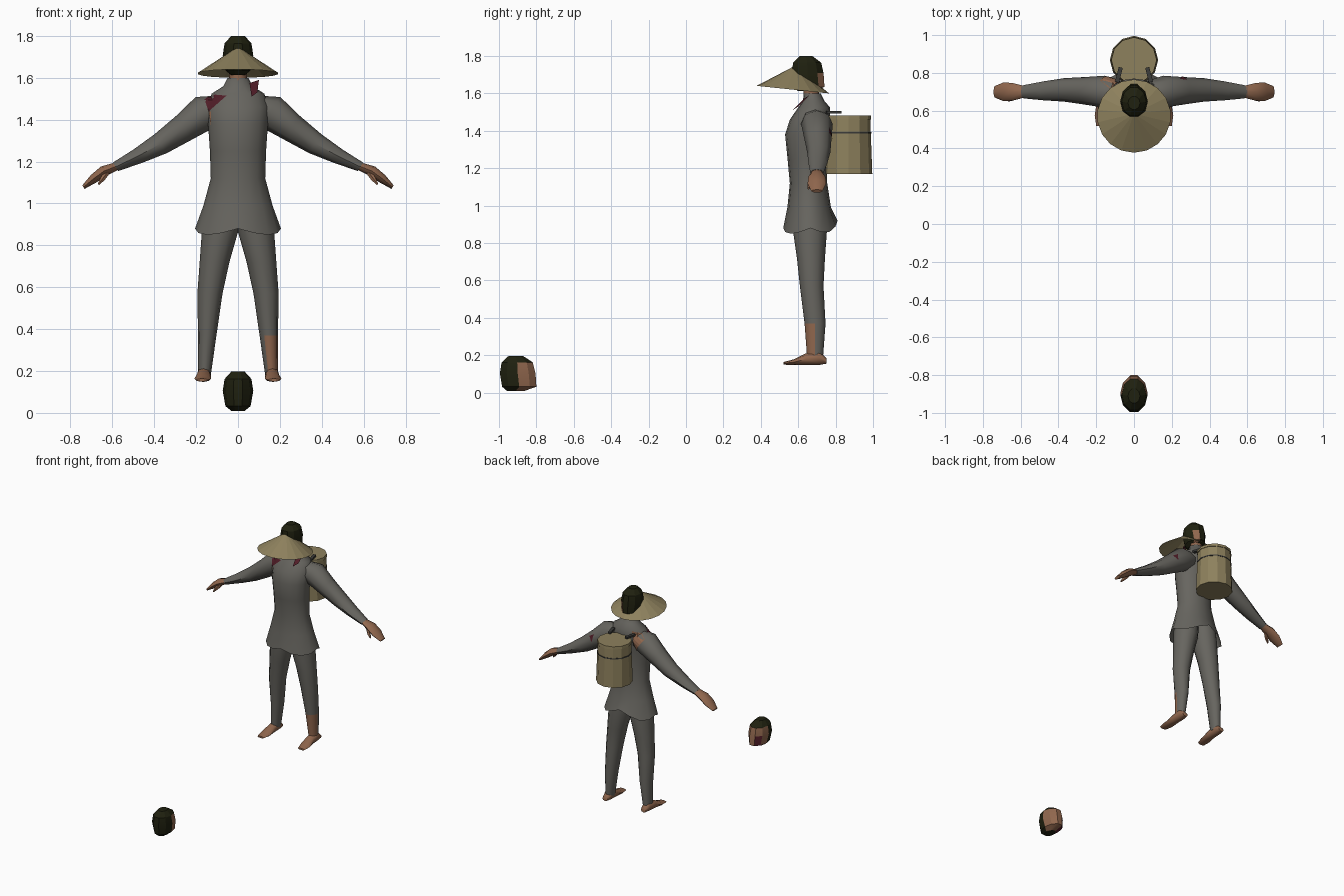
import bpy, bmesh, math
from mathutils import Vector, Matrix
from mathutils.bvhtree import BVHTree

cube = bpy.data.objects.get("Cube")
if cube:
    bpy.data.objects.remove(cube, do_unlink=True)


def material(name, rgb):
    m = bpy.data.materials.new(name)
    m.use_nodes = True
    m.diffuse_color = (*rgb, 1)
    m.node_tree.nodes["Principled BSDF"].inputs["Base Color"].default_value = (*rgb, 1)
    return m


CLOTH = material("grey cloth", (0.135, 0.13, 0.115))
STRAW = material("straw", (0.27, 0.22, 0.11))
HAIR = material("dark hair", (0.014, 0.015, 0.005))
SKIN = material("skin", (0.28, 0.135, 0.075))
BLOOD = material("dark red", (0.08, 0.012, 0.02))
STRAP = material("dark strap", (0.045, 0.045, 0.042))
surfaces = []


def finish(name, bm, mats, rule=None, smooth=None, keep=False):
    bmesh.ops.recalc_face_normals(bm, faces=bm.faces)
    if rule:
        for f in bm.faces:
            f.material_index = rule(f.calc_center_median())
    if keep:
        surfaces.append(BVHTree.FromBMesh(bm))
    me = bpy.data.meshes.new(name)
    bm.to_mesh(me)
    bm.free()
    for m in mats:
        me.materials.append(m)
    ob = bpy.data.objects.new(name, me)
    bpy.context.collection.objects.link(ob)
    if smooth:
        bpy.ops.object.select_all(action='DESELECT')
        ob.select_set(True)
        bpy.context.view_layer.objects.active = ob
        bpy.ops.object.shade_smooth_by_angle(angle=math.radians(smooth))
    return ob


def ellipse(center, u, v, n):
    """Ring of n points round center, with half axes u and v."""
    c, u, v = Vector(center), Vector(u), Vector(v)
    return [c + u * math.cos(2 * math.pi * i / n) + v * math.sin(2 * math.pi * i / n)
            for i in range(n)]


def loft(rings, cap_start=True, cap_end=True):
    bm = bmesh.new()
    rows = [[bm.verts.new(p) for p in r] for r in rings]
    n = len(rows[0])
    for a, b in zip(rows, rows[1:]):
        for i in range(n):
            j = (i + 1) % n
            bm.faces.new((a[i], a[j], b[j], b[i]))
    if cap_start:
        bm.faces.new(rows[0])
    if cap_end:
        bm.faces.new(rows[-1])
    return bm


# Tunic: height, half width, front y, back y
tunic = [(0.87, .205, .52, .81), (0.99, .165, .542, .775), (1.12, .13, .555, .755),
         (1.25, .134, .543, .752), (1.38, .143, .53, .755), (1.46, .15, .555, .77),
         (1.525, .125, .60, .77), (1.56, .07, .625, .74), (1.60, .05, .63, .72)]
rings = [ellipse((0, (a + b) / 2, z), (rx, 0, 0), (0, (b - a) / 2, 0), 16)
         for z, rx, a, b in tunic]
for i, p in enumerate(rings[0]):  # hem dips at the four corners, lifts at the back
    t = 2 * math.pi * i / 16
    p.z += 0.01 - 0.03 * abs(math.sin(2 * t)) + 0.04 * max(0, math.sin(t)) ** 4
finish("tunic", loft(rings, cap_start=False), [CLOTH], smooth=50, keep=True)

# Neck
finish("neck", loft([ellipse((0, .67, z), (.042, 0, 0), (0, .042, 0), 8)
                     for z in (1.56, 1.66)]), [SKIN], smooth=50)


def limb(s, rows, n=8):
    """Arm-like tube: x, y, z, half depth, half thickness."""
    return loft([ellipse((s * x, y, z), (0, ry, 0), (s * rt * .55, 0, rt * .83), n)
                 for x, y, z, ry, rt in rows])


for side, s in (("left", 1), ("right", -1)):
    # Sleeve, hand and thumb
    finish(side + "_arm", limb(s, [(.08, .69, 1.46, .07, .065), (.155, .70, 1.437, .085, .086),
                                   (.26, .705, 1.36, .073, .068), (.37, .71, 1.285, .062, .054),
                                   (.48, .705, 1.225, .05, .038), (.585, .70, 1.175, .035, .024)]),
           [CLOTH], smooth=50, keep=True)
    finish(side + "_hand", limb(s, [(.57, .70, 1.182, .028, .019), (.64, .70, 1.155, .046, .026),
                                    (.69, .70, 1.118, .05, .022), (.738, .70, 1.078, .03, .01)]),
           [SKIN], smooth=50)
    finish(side + "_thumb", limb(s, [(.62, .685, 1.155, .016, .016), (.645, .665, 1.12, .014, .014),
                                     (.667, .655, 1.092, .006, .006)], 6), [SKIN], smooth=50)

    # Trouser leg, torn open over the left shin
    leg = [(.075, .66, 1.0, .085, .085), (.087, .663, .86, .086, .09), (.112, .668, .72, .071, .075),
           (.134, .672, .57, .06, .063), (.147, .69, .37, .044, .056), (.16, .69, .18, .03, .042)]
    finish(side + "_leg", loft([ellipse((s * x, y, z), (rx, 0, 0), (0, ry, 0), 12)
                                for x, y, z, rx, ry in leg]), [CLOTH, SKIN],
           lambda c: int(s > 0 and c.z < .36 and c.x > .135 and c.y < .7), smooth=50)

    # Bare foot: y, x, half width, bottom, top
    foot = [(.75, .163, .022, .155, .185), (.71, .163, .032, .148, .225), (.64, .164, .034, .148, .21),
            (.575, .168, .04, .148, .178), (.52, .172, .028, .15, .164)]
    finish(side + "_foot", loft([ellipse((s * x, y, (a + b) / 2), (rx, 0, 0), (0, 0, (b - a) / 2), 8)
                                 for y, x, rx, a, b in foot]), [SKIN], smooth=50)

    # Carrying strap over the shoulder
    strap = bmesh.new()
    bmesh.ops.create_cube(strap, size=1, matrix=Matrix.Translation((s * .08, .79, 1.5))
                          @ Matrix.Rotation(s * .25, 4, 'Z') @ Matrix.Diagonal((.022, .08, .014, 1)))
    finish(side + "_strap", strap, [STRAP])


def head(name, y, z, depth, rule):
    # height, half width, front, back, all relative to the base
    rows = [(0, .032, .04, .14), (.022, .06, .012, .205), (.095, .073, 0, .20),
            (.152, .064, .01, .185), (.187, .032, .05, .13)]
    bm = loft([ellipse((0, y + depth * (a + b) / 2, z + h), (rx, 0, 0),
                       (0, depth * (b - a) / 2, 0), 10) for h, rx, a, b in rows])
    finish(name, bm, [HAIR, SKIN, BLOOD], rule, smooth=20)


# Head under the hat, and the loose head on the ground
head("head", .56, 1.613, .9, lambda c: int(c.z < 1.72 and c.y > .68 and c.x > .02))


def loose_rule(c):
    if c.y < -.89 or c.z > .155:
        return 0
    return 2 if -.06 < c.x < -.02 and c.z < .1 or c.z < .02 else 1


head("loose_head", -1.0, .01, 1.0, loose_rule)

# Conical hat, tipped back
hat = bmesh.new()
bmesh.ops.create_cone(hat, cap_ends=False, segments=18, radius1=.195, radius2=.002, depth=.128,
                      matrix=Matrix.Translation((0, .578, 1.684)) @ Matrix.Rotation(-.104, 4, 'X'))
finish("hat", hat, [STRAW])


# Stave basket on the back, with lid rim and hoop
def drum(name, rows, mat):
    finish(name, loft([ellipse((0, .868, z), (r, 0, 0), (0, r, 0), 12) for z, r in rows]), [mat])


drum("basket", [(1.17, .128), (1.47, .117)], STRAW)
drum("basket_lid", [(1.462, .122), (1.482, .12)], STRAW)
drum("basket_hoop", [(1.385, .1225), (1.393, .1225)], STRAP)


def patch(name, corners, view, mat):
    """Thin torn patch laid on the clothes; view is the ray direction along y."""
    bm = bmesh.new()
    bm.faces.new([bm.verts.new((x, .7 - view, z)) for x, z in corners])
    bmesh.ops.subdivide_edges(bm, edges=bm.edges, cuts=5, use_grid_fill=True)
    missed = []
    for v in bm.verts:
        hits = [t.ray_cast(v.co, Vector((0, view, 0))) for t in surfaces]
        hits = [h for h in hits if h[0] is not None]
        if hits:
            v.co = min(hits, key=lambda h: h[3])[0] - Vector((0, view * .005, 0))
        else:
            missed.append(v)
    bmesh.ops.delete(bm, geom=missed, context='VERTS')
    finish(name, bm, [mat])


patch("right_shoulder_tear", [(-.17, 1.525), (-.055, 1.515), (-.14, 1.44)], 1, BLOOD)
patch("right_side_tear", [(-.14, 1.44), (-.128, 1.44), (-.128, 1.36)], 1, SKIN)
patch("right_back_tear", [(-.18, 1.49), (-.07, 1.525), (-.10, 1.37)], -1, SKIN)
patch("left_arm_tear", [(.245, 1.42), (.285, 1.395), (.255, 1.36)], -1, BLOOD)

# Torn collar flap on the left
flap = bmesh.new()
flap.faces.new([flap.verts.new(p) for p in
                ((.055, .635, 1.575), (.10, .66, 1.59), (.092, .60, 1.53), (.065, .57, 1.51))])
finish("collar_flap", flap, [BLOOD])
